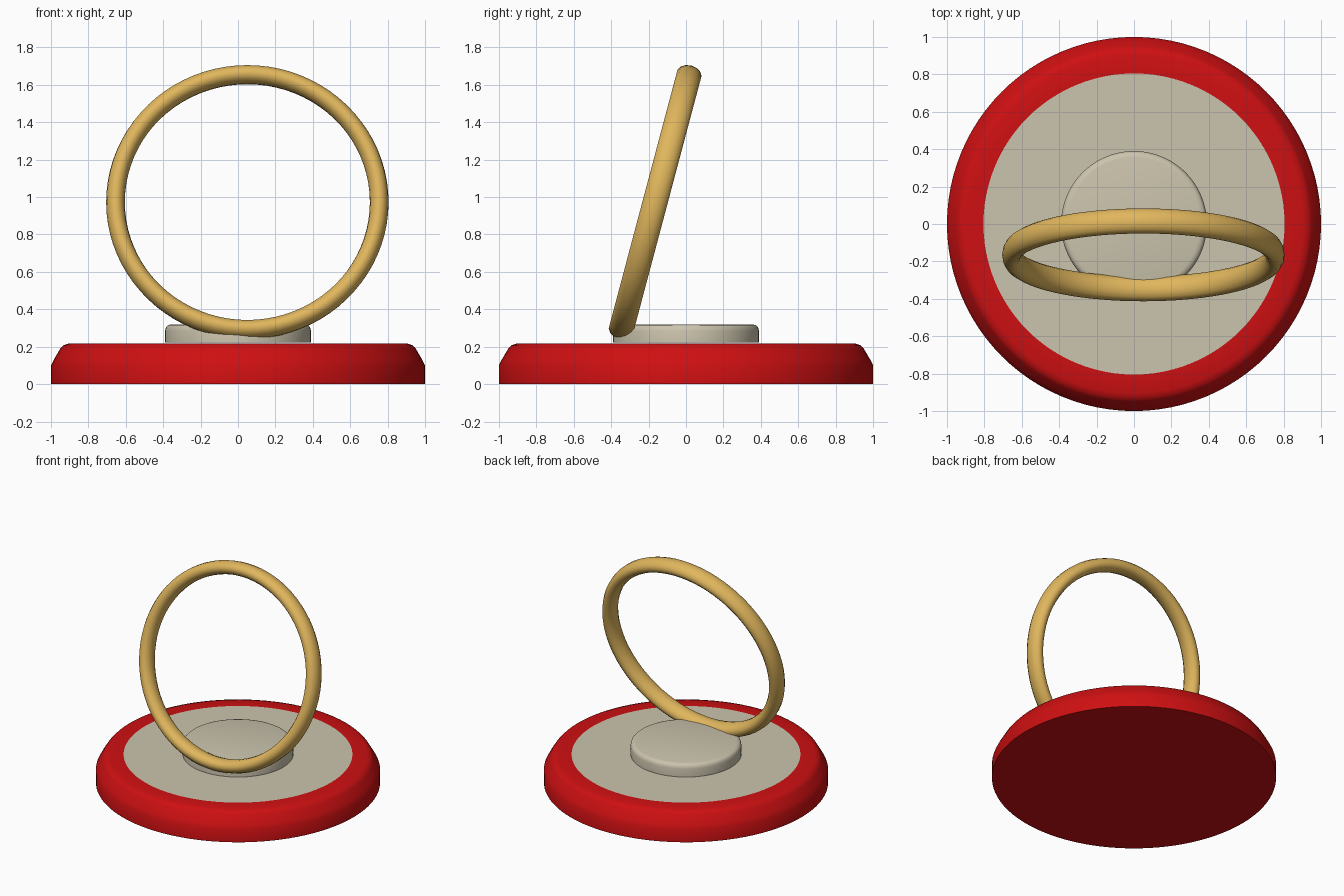
import bpy, bmesh
from math import sin, cos, pi, radians
from mathutils import Matrix

cube = bpy.data.objects.get("Cube")
if cube:
    bpy.data.objects.remove(cube, do_unlink=True)


def material(name, rgb):
    m = bpy.data.materials.new(name)
    m.use_nodes = True
    color = (*rgb, 1)
    m.diffuse_color = color
    m.node_tree.nodes["Principled BSDF"].inputs["Base Color"].default_value = color
    return m


red = material("red", (0.62, 0.005, 0.006))
cream = material("cream", (0.60, 0.55, 0.42))
gold = material("gold", (0.75, 0.47, 0.11))


def finish(name, bm, materials):
    bmesh.ops.recalc_face_normals(bm, faces=bm.faces)
    mesh = bpy.data.meshes.new(name)
    bm.to_mesh(mesh)
    bm.free()
    obj = bpy.data.objects.new(name, mesh)
    bpy.context.collection.objects.link(obj)
    for m in materials:
        mesh.materials.append(m)
    bpy.ops.object.select_all(action="DESELECT")
    obj.select_set(True)
    bpy.context.view_layer.objects.active = obj
    bpy.ops.object.shade_smooth_by_angle(angle=radians(35))
    return obj


def lathe(profile, steps=96):
    """Closed turned solid from (radius, height) points, capped at both ends."""
    bm = bmesh.new()
    rings = [[bm.verts.new((r * cos(2 * pi * i / steps), r * sin(2 * pi * i / steps), z))
              for i in range(steps)] for r, z in profile]
    for low, high in zip(rings, rings[1:]):
        for i in range(steps):
            j = (i + 1) % steps
            bm.faces.new((low[i], low[j], high[j], high[i]))
    bm.faces.new(rings[0][::-1])
    bm.faces.new(rings[-1])
    return bm


# Round base with a bevelled rim and a cream inlay on its top
bm = lathe([(1, 0), (1, 0.1), (0.985, 0.13), (0.95, 0.19), (0.935, 0.207),
            (0.905, 0.217), (0.805, 0.217)])
bm.normal_update()
for f in bm.faces:
    if f.normal.z > 0.9 and len(f.verts) > 4:
        f.material_index = 1
finish("base", bm, [red, cream])

# Raised centre disc with a softened upper edge
bm = lathe([(0.39, 0.222), (0.39, 0.285), (0.385, 0.305), (0.375, 0.315), (0.355, 0.32)])
finish("centre_disc", bm, [cream])

# Leaning hoop with an oval section, wider along its axis
bm = bmesh.new()
major, thick, wide, around, section = 0.705, 0.05, 0.068, 80, 14
loops = []
for i in range(around):
    a = 2 * pi * i / around
    loop = []
    for k in range(section):
        b = 2 * pi * k / section
        r = major + thick * cos(b)
        loop.append(bm.verts.new((r * cos(a), wide * sin(b), r * sin(a))))
    loops.append(loop)
for i, loop in enumerate(loops):
    after = loops[(i + 1) % around]
    for k in range(section):
        n = (k + 1) % section
        bm.faces.new((loop[k], after[k], after[n], loop[n]))
bm.transform(Matrix.Translation((0.05, -0.165, 0.973)) @ Matrix.Rotation(radians(-14.9), 4, "X"))
finish("hoop", bm, [gold])
